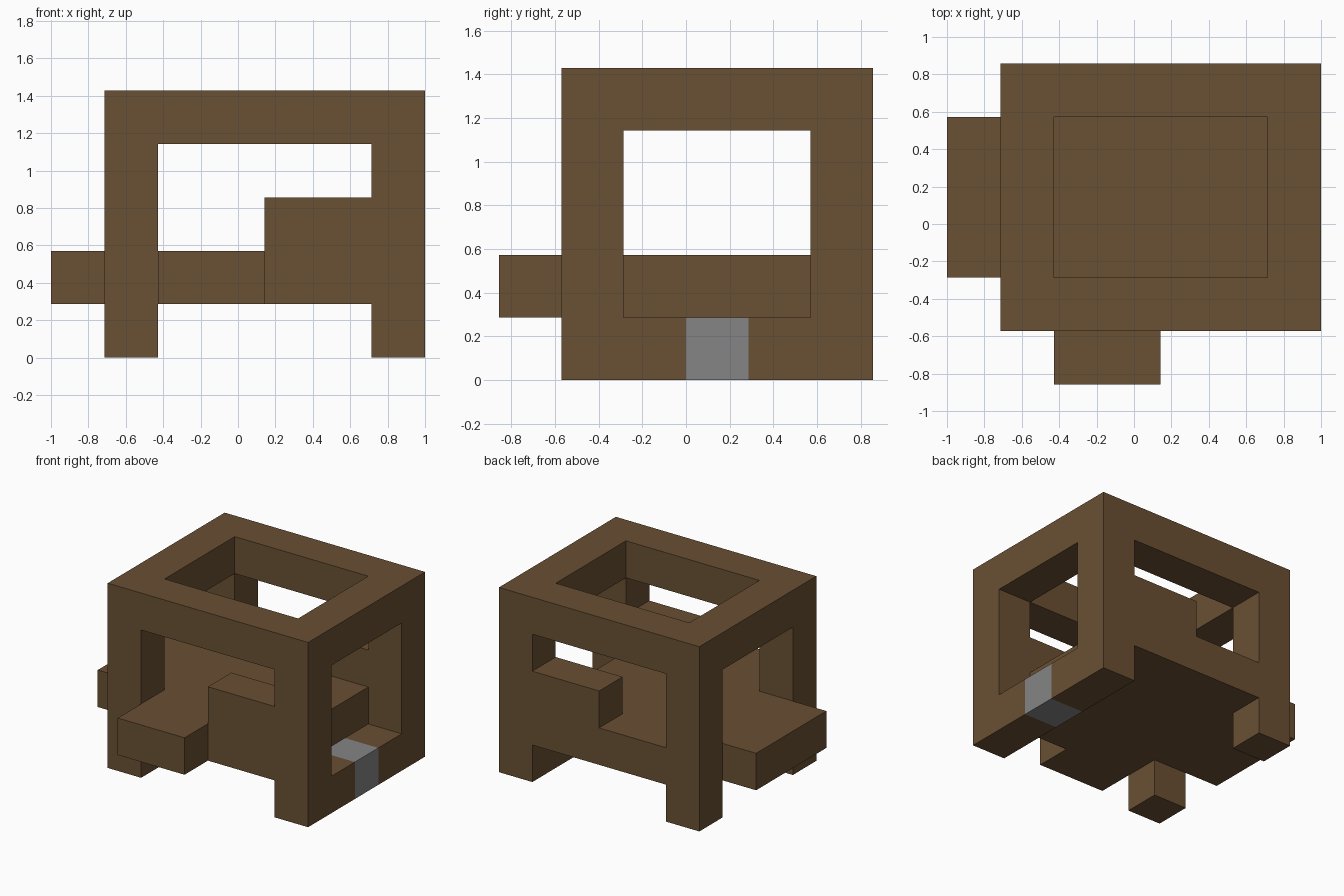
import bpy
import bmesh
from mathutils import Vector

cube = bpy.data.objects.get("Cube")
if cube:
    bpy.data.objects.remove(cube, do_unlink=True)

UNIT = 2 / 7
ORIGIN = Vector((-1, -3 * UNIT, 0))


def material(name, rgb):
    mat = bpy.data.materials.new(name)
    mat.use_nodes = True
    color = (*rgb, 1)
    mat.diffuse_color = color
    mat.node_tree.nodes["Principled BSDF"].inputs["Base Color"].default_value = color
    return mat


brown = material("wood_brown", (0.144, 0.08, 0.033))
grey = material("stone_grey", (0.235, 0.235, 0.235))

# Parts as blocks on the unit grid: (x range, y range, z range)
parts = {
    "grey_sill_block": [((6, 7), (3, 4), (0, 1))],
    "corner_posts": [((x, x + 1), (y, y + 1), (0, 4)) for x in (1, 6) for y in (1, 5)],
    "top_frame": [((1, 7), (1, 2), (4, 5)), ((1, 7), (5, 6), (4, 5)),
                  ((1, 2), (2, 5), (4, 5)), ((6, 7), (2, 5), (4, 5))],
    "side_sill": [((6, 7), (2, 5), (0, 1))],
    "floor_slab": [((2, 6), (1, 6), (1, 2))],
    "front_ledge": [((2, 4), (0, 1), (1, 2))],
    "side_ledge": [((0, 2), (2, 5), (1, 2))],
    "front_step": [((4, 6), (1, 2), (2, 3))],
    "back_step": [((4, 6), (5, 6), (2, 3))],
}

# Each grid cell belongs to the first part that claims it
cells = {}
for name, blocks in parts.items():
    for xs, ys, zs in blocks:
        for x in range(*xs):
            for y in range(*ys):
                for z in range(*zs):
                    cells.setdefault((x, y, z), name)


def build_part(name, mat):
    """Make the outer skin of one part, leaving out faces hidden by neighbours."""
    bm = bmesh.new()
    for cell, owner in cells.items():
        if owner != name:
            continue
        centre = Vector(cell) + Vector((0.5, 0.5, 0.5))
        for axis in range(3):
            for side in (-1, 1):
                normal = Vector((0, 0, 0))
                normal[axis] = side
                if tuple(int(c + n) for c, n in zip(cell, normal)) in cells:
                    continue
                u = Vector((0, 0, 0))
                u[(axis + 1) % 3] = 0.5
                v = normal.cross(u)
                mid = centre + normal / 2
                corners = (mid - u - v, mid + u - v, mid + u + v, mid - u + v)
                bm.faces.new([bm.verts.new(ORIGIN + p * UNIT) for p in corners])
    bmesh.ops.remove_doubles(bm, verts=bm.verts, dist=0.001)
    mesh = bpy.data.meshes.new(name)
    bm.to_mesh(mesh)
    bm.free()
    mesh.materials.append(mat)
    bpy.context.collection.objects.link(bpy.data.objects.new(name, mesh))


for part in parts:
    build_part(part, grey if part == "grey_sill_block" else brown)
